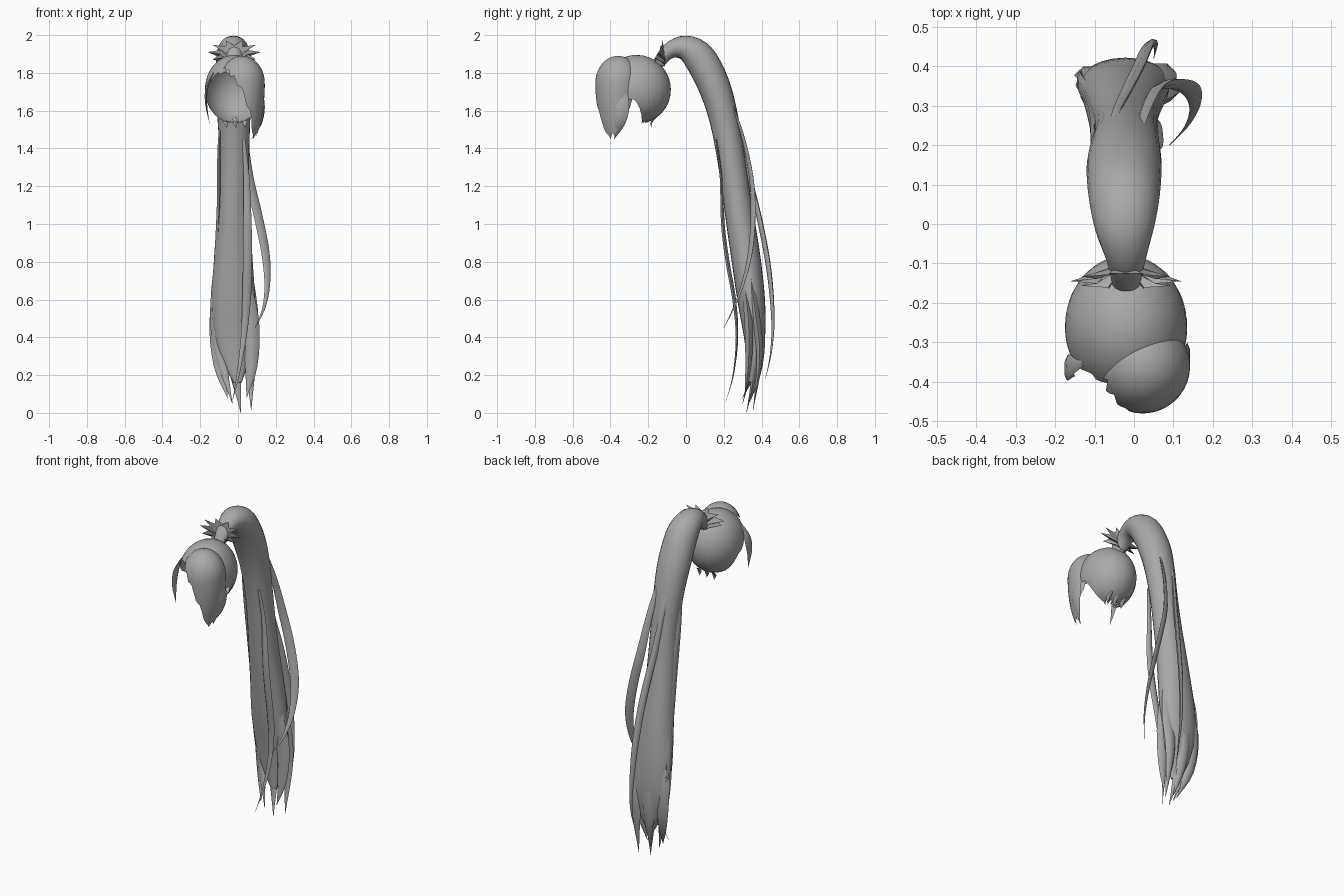
import bpy, bmesh, math
from mathutils import Vector

if "Cube" in bpy.data.objects:
    bpy.data.objects.remove(bpy.data.objects["Cube"])

hair = bpy.data.materials.new("hair grey")
hair.diffuse_color = (0.4, 0.4, 0.4, 1)
hair.use_nodes = True
hair.node_tree.nodes["Principled BSDF"].inputs["Base Color"].default_value = hair.diffuse_color


def finish(name, bm, angle=50):
    bmesh.ops.remove_doubles(bm, verts=bm.verts, dist=0.0004)
    bmesh.ops.recalc_face_normals(bm, faces=bm.faces)
    me = bpy.data.meshes.new(name)
    bm.to_mesh(me)
    bm.free()
    ob = bpy.data.objects.new(name, me)
    bpy.context.collection.objects.link(ob)
    me.materials.append(hair)
    bpy.ops.object.select_all(action='DESELECT')
    ob.select_set(True)
    bpy.context.view_layer.objects.active = ob
    bpy.ops.object.shade_smooth_by_angle(angle=math.radians(angle))
    return ob


def smooth_path(st, n):
    """Catmull-Rom through stations of any length."""
    out = []
    for i in range(len(st) - 1):
        p = [st[max(0, min(len(st) - 1, i + k))] for k in (-1, 0, 1, 2)]
        for j in range(n):
            t = j / n
            out.append([0.5 * (2 * b + (c - a) * t + (2 * a - 5 * b + 4 * c - d) * t * t
                               + (3 * b - a - 3 * c + d) * t ** 3) for a, b, c, d in zip(*p)])
    out.append(list(st[-1]))
    return out


def loft(name, stations, sides=12, n=4, axis=(1, 0, 0)):
    """Stations are x, y, z, half width, half thickness."""
    pts = smooth_path(stations, n)
    pos = [Vector(p[:3]) for p in pts]
    bm = bmesh.new()
    rings = []
    for i, p in enumerate(pts):
        tan = (pos[min(i + 1, len(pos) - 1)] - pos[max(i - 1, 0)]).normalized()
        w = Vector(axis)
        w = (w - tan * w.dot(tan)).normalized()
        u = tan.cross(w)
        rings.append([bm.verts.new(pos[i] + w * max(p[3], .001) * math.cos(a) + u * max(p[4], .001) * math.sin(a))
                      for a in (2 * math.pi * k / sides for k in range(sides))])
    for r, s in zip(rings, rings[1:]):
        for k in range(sides):
            m = (k + 1) % sides
            bm.faces.new((r[k], r[m], s[m], s[k]))
    bm.faces.new(rings[0])
    bm.faces.new(rings[-1])
    return finish(name, bm)


def strand(name, path, width, thick, axis=(1, 0, 0)):
    """Flat lock, fullest in the middle, with a pointed tip."""
    st = []
    for i, p in enumerate(path):
        t = i / (len(path) - 1)
        f = min(1, 0.35 + 2 * t) * min(1, 2.2 * (1 - t))
        st.append((*p, width * f, thick * f))
    return loft(name, st, 6, 4, axis)


def shell(name, c, rx, ry, up, low, edge, jag, cols=64, rows=14):
    """Dome whose lower rim height follows (angle, z) pairs, with pointed hair tips."""
    bm = bmesh.new()
    grid = []
    for k in range(cols):
        a = -180 + 360 * k / cols
        for (a0, z0), (a1, z1) in zip(edge, edge[1:]):
            if a0 <= a <= a1:
                z = z0 + (z1 - z0) * (a - a0) / (a1 - a0)
        z += jag * (1, .3, -1, -.2)[k % 4]
        h = (z - c[2]) / (up if z > c[2] else low)
        end = math.acos(max(-.995, min(.98, h)))
        col = []
        for j in range(rows + 1):
            th = end * j / rows
            s, q = math.sin(th), math.cos(th)
            col.append(bm.verts.new((c[0] + rx * s * math.cos(math.radians(a)),
                                     c[1] + ry * s * math.sin(math.radians(a)),
                                     c[2] + q * (up if q > 0 else low))))
        grid.append(col)
    for k in range(cols):
        g, h = grid[k], grid[(k + 1) % cols]
        for j in range(rows):
            bm.faces.new((g[j], g[j + 1], h[j + 1], h[j]))
    return finish(name, bm)


# Scalp cap, open at the face
shell("scalp_hair", (-.02, -.26, 1.71), .155, .18, .185, .18,
      [(-180, 1.66), (-165, 1.7), (-130, 1.8), (-90, 1.8), (-60, 1.7), (-5, 1.66),
       (8, 1.6), (20, 1.54), (160, 1.54), (172, 1.6), (180, 1.66)], .006)

# Swept fringe, long on one side
shell("fringe", (.022, -.36, 1.745), .12, .12, .145, .36,
      [(-180, 1.83), (-125, 1.8), (-95, 1.73), (-70, 1.6), (-45, 1.46), (-15, 1.47),
       (15, 1.53), (40, 1.66), (70, 1.78), (180, 1.83)], .015)

# Side lock and nape wisps
strand("side_lock", [(-.13, -.35, 1.8), (-.165, -.36, 1.72), (-.168, -.375, 1.63), (-.15, -.385, 1.53)],
       .03, .008, (0, 1, 0))
for i, x in enumerate((-.07, -.02, .03)):
    strand(f"nape_wisp_{i}", [(x, -.15, 1.57), (x + .005, -.18, 1.545), (x + .01, -.185, 1.51)], .014, .006)
strand("fringe_tip", [(.125, -.33, 1.72), (.135, -.335, 1.62), (.12, -.35, 1.53), (.07, -.38, 1.45)],
       .035, .008, (0, 1, 0))

# Spiky hair tie around the root of the tail
bm = bmesh.new()
spikes = 10
inner, outer, back = [], [], []
for k in range(spikes * 2):
    a = math.pi * k / spikes
    c, s = math.cos(a), math.sin(a)
    f = 1 if k % 2 == 0 else .55
    inner.append(bm.verts.new((-.02 + .035 * c, -.125, 1.875 + .035 * s)))
    outer.append(bm.verts.new((-.02 + .14 * f * c, -.145 + .02 * s, 1.91 + .065 * f * s)))
    back.append(bm.verts.new((-.02 + .045 * c, -.112, 1.875 + .04 * s)))
for k in range(spikes * 2):
    m = (k + 1) % (spikes * 2)
    bm.faces.new((inner[k], inner[m], outer[m], outer[k]))
    bm.faces.new((outer[k], outer[m], back[m], back[k]))
finish("hair_tie", bm, 30)

# Main ponytail
loft("ponytail", [
    (-.02, -.15, 1.845, .035, .03), (-.02, -.09, 1.915, .05, .042), (-.024, -.01, 1.932, .075, .066),
    (-.025, .07, 1.88, .09, .085), (-.025, .145, 1.74, .095, .085), (-.022, .195, 1.58, .088, .078),
    (-.02, .23, 1.4, .08, .074), (-.022, .26, 1.2, .082, .073), (-.025, .29, 1.0, .09, .076),
    (-.025, .32, .8, .103, .077), (-.025, .345, .6, .115, .073), (-.02, .362, .42, .108, .058),
    (-.012, .36, .28, .075, .038), (0, .345, .16, .02, .012)], 24, 4)

# Split tips at the end of the tail
tips = [
    [(-.07, .31, .9), (-.10, .345, .6), (-.095, .36, .33), (-.03, .3, .05)],
    [(.03, .32, .9), (.06, .365, .55), (.065, .39, .3), (.07, .355, .015)],
    [(-.02, .3, .85), (-.02, .35, .5), (-.015, .365, .25), (.015, .32, .0)],
    [(-.08, .33, .8), (-.105, .375, .5), (-.095, .365, .25), (-.055, .3, .08)],
    [(.02, .29, .8), (.065, .33, .5), (.07, .33, .25), (.045, .31, .08)],
    [(-.03, .36, .8), (-.03, .395, .5), (-.02, .39, .25), (.0, .34, .06)]]
for i, path in enumerate(tips):
    strand(f"tail_tip_{i}", path, .045, .025)

# Loose strands
strand("loose_strand_side", [(0, .19, 1.76), (.03, .29, 1.5), (.06, .345, 1.25), (.105, .355, 1.05),
                             (.145, .34, .85), (.155, .3, .68), (.135, .25, .55), (.09, .2, .45)],
       .026, .009, (1, .5, 0))
strand("loose_strand_back", [(-.07, .17, 1.8), (-.05, .27, 1.55), (-.02, .335, 1.25), (.01, .395, 1.0),
                             (.03, .44, .75), (.045, .46, .5), (.055, .45, .32), (.05, .42, .18)],
       .02, .012, (1, .6, 0))
strand("loose_strand_front", [(.03, .16, 1.45), (.045, .185, 1.25), (.05, .195, 1.0), (.05, .22, .8),
                              (.045, .255, .6), (.03, .27, .4), (0, .25, .2), (-.03, .21, .06)],
       .024, .012)
strand("loose_strand_left", [(-.08, .15, 1.7), (-.1, .21, 1.4), (-.1, .26, 1.1), (-.115, .32, .8),
                             (-.135, .36, .6), (-.125, .38, .4), (-.09, .36, .2)],
       .03, .014, (0, 1, 0))
